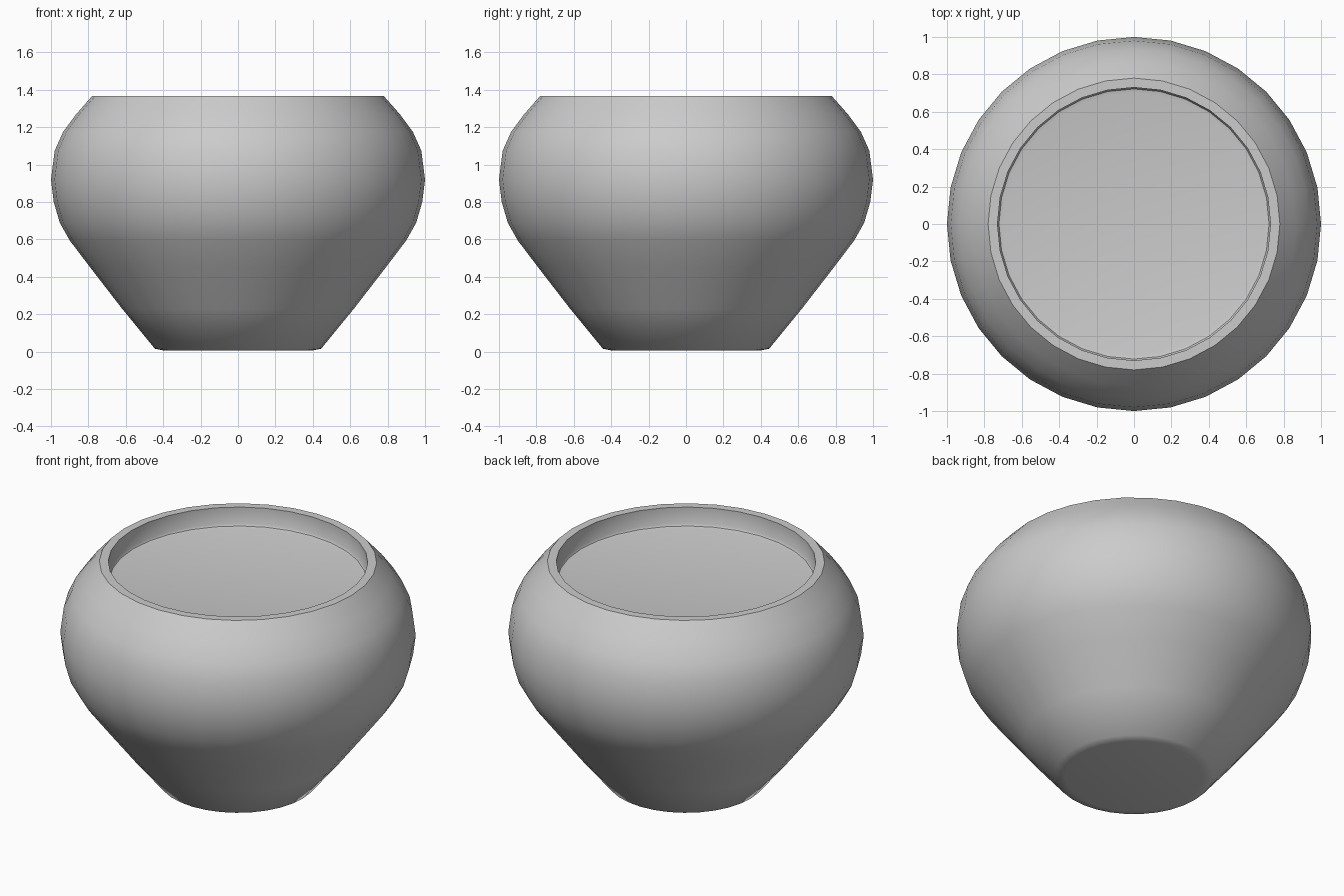
import bpy, bmesh, math

if "Cube" in bpy.data.objects:
    bpy.data.objects.remove(bpy.data.objects["Cube"])

SEGMENTS = 32


def lathe(name, profile):
    """Revolve (radius, z) points around z and cap both ends with flat faces."""
    bm = bmesh.new()
    rings = []
    for r, z in profile:
        rings.append([bm.verts.new((r * math.cos(2 * math.pi * i / SEGMENTS),
                                    r * math.sin(2 * math.pi * i / SEGMENTS), z))
                      for i in range(SEGMENTS)])
    for a, b in zip(rings, rings[1:]):
        for i in range(SEGMENTS):
            j = (i + 1) % SEGMENTS
            bm.faces.new((a[i], a[j], b[j], b[i]))
    bm.faces.new(rings[0][::-1])
    bm.faces.new(rings[-1])
    mesh = bpy.data.meshes.new(name)
    bm.to_mesh(mesh)
    bm.free()
    obj = bpy.data.objects.new(name, mesh)
    bpy.context.collection.objects.link(obj)
    bpy.context.view_layer.objects.active = obj
    obj.select_set(True)
    bpy.ops.object.shade_smooth_by_angle(angle=math.radians(40))
    obj.select_set(False)
    return obj


# Pot: foot, tapered base, round belly, flat rim, recessed filled top
lathe("pot", [
    (0.39, 0.005), (0.445, 0.016),
    (0.62, 0.23), (0.79, 0.45), (0.90, 0.595), (0.953, 0.69),
    (0.985, 0.80), (1.0, 0.92), (0.98, 1.075), (0.935, 1.175),
    (0.865, 1.27), (0.78, 1.366),
    (0.73, 1.366), (0.73, 1.265), (0.722, 1.252), (0.70, 1.247),
])
